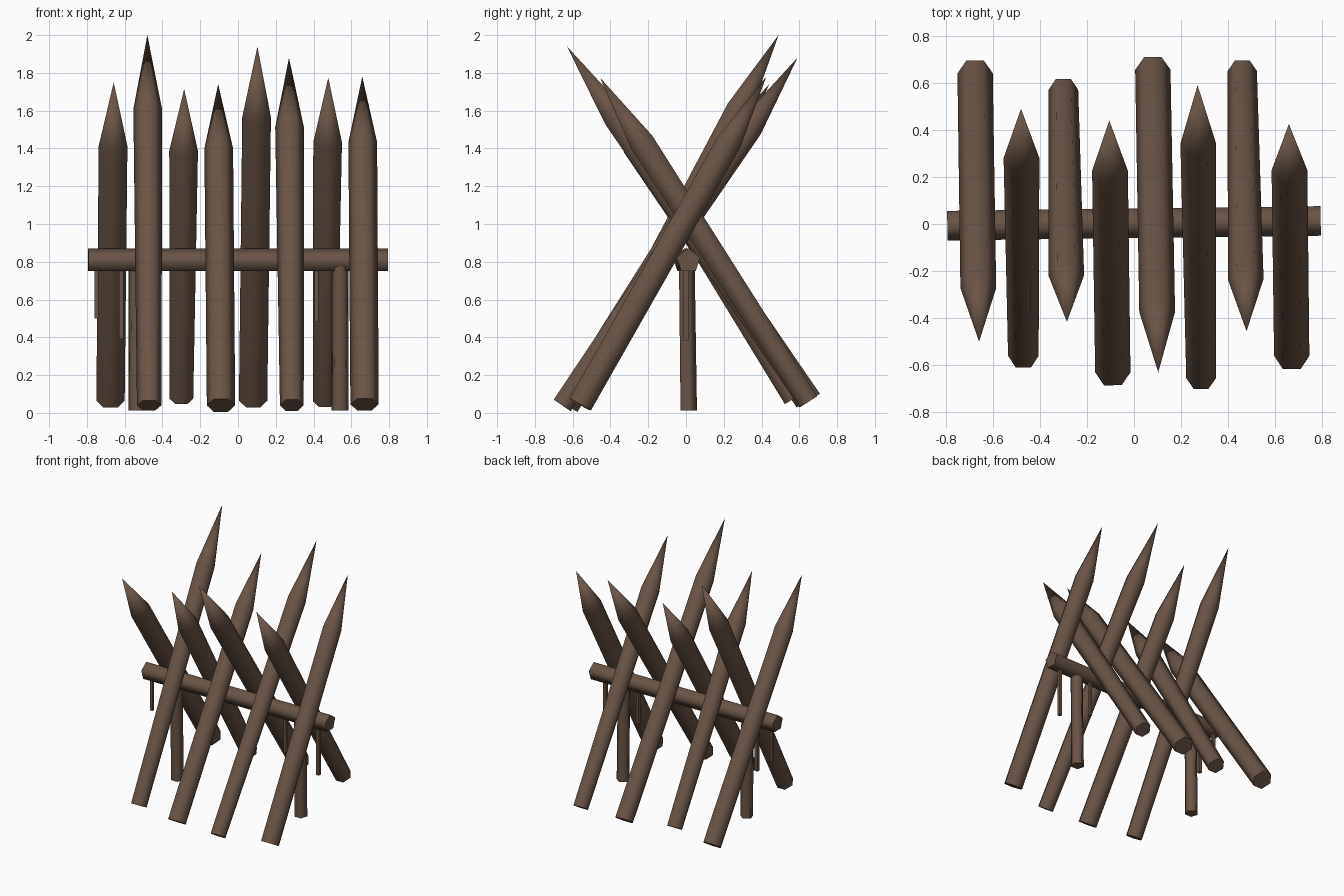
import bpy, bmesh, math
from mathutils import Vector

if "Cube" in bpy.data.objects:
    bpy.data.objects.remove(bpy.data.objects["Cube"])

wood = bpy.data.materials.new("dark brown wood")
wood.diffuse_color = (0.144, 0.089, 0.060, 1)
wood.use_nodes = True
wood.node_tree.nodes["Principled BSDF"].inputs["Base Color"].default_value = wood.diffuse_color


def pole(name, base, end, rings, sides, ref, start=0.0):
    """Lofted pole from base to end; rings = (fraction, radius), radius 0 is a point."""
    base, end = Vector(base), Vector(end)
    d = (end - base).normalized()
    u = Vector(ref)
    u = (u - d * u.dot(d)).normalized()
    v = d.cross(u)
    bm = bmesh.new()
    loops = []
    for f, r in rings:
        c = base.lerp(end, f)
        n = sides if r > 0 else 1
        loops.append([bm.verts.new(c + r * (math.cos(start + 2 * math.pi * i / sides) * u
                                            + math.sin(start + 2 * math.pi * i / sides) * v))
                      for i in range(n)])
    for a, b in zip(loops, loops[1:]):
        for i in range(sides):
            j = (i + 1) % sides
            bm.faces.new([a[i], a[j], b[0]] if len(b) == 1 else [a[i], a[j], b[j], b[i]])
    bm.faces.new(loops[0][::-1])
    if len(loops[-1]) > 1:
        bm.faces.new(loops[-1])
    bmesh.ops.recalc_face_normals(bm, faces=bm.faces)
    me = bpy.data.meshes.new(name)
    bm.to_mesh(me)
    bm.free()
    me.materials.append(wood)
    ob = bpy.data.objects.new(name, me)
    bpy.context.collection.objects.link(ob)
    bpy.ops.object.select_all(action='DESELECT')
    ob.select_set(True)
    bpy.context.view_layer.objects.active = ob
    bpy.ops.object.shade_smooth_by_angle(angle=math.radians(80))
    return ob


# Sharpened stakes: base centre, tip, base radius
stakes = [
    ((-0.47, -0.56, 0.040), (-0.480, 0.490, 2.000), 0.065),
    ((-0.09, -0.63, 0.040), (-0.105, 0.440, 1.740), 0.075),
    ((0.285, -0.655, 0.040), (0.270, 0.590, 1.880), 0.063),
    ((0.67, -0.56, 0.045), (0.658, 0.425, 1.780), 0.075),
    ((-0.675, 0.64, 0.065), (-0.658, -0.500, 1.750), 0.075),
    ((-0.30, 0.57, 0.075), (-0.285, -0.415, 1.715), 0.063),
    ((0.08, 0.655, 0.065), (0.103, -0.630, 1.940), 0.075),
    ((0.46, 0.65, 0.060), (0.478, -0.455, 1.775), 0.062),
]
for i, (b, t, r) in enumerate(stakes):
    pole(f"stake_{i + 1}", b, t, [(0, r), (0.8, 0.076), (1, 0)], 6, (1, 0, 0))

# Horizontal five-sided rail
pole("rail", (-0.793, -0.007, 0.805), (0.793, 0.013, 0.805),
     [(0, 0.066), (1, 0.066)], 5, (0, 0, 1))

# Two support posts under the rail
for side, x in (("left", -0.535), ("right", 0.54)):
    pole(f"{side}_post", (x, 0.01, 0.012), (x, 0.0, 0.79),
         [(0, 0.048), (1, 0.046)], 5, (0, 1, 0))

# Thin hanging strips
for i, (x, z, w) in enumerate([(-0.748, 0.50, 0.015), (-0.618, 0.39, 0.018),
                               (0.415, 0.48, 0.015), (0.70, 0.38, 0.017)]):
    pole(f"hanging_strip_{i + 1}", (x, 0.0, z), (x, 0.0, 0.79),
         [(0, w), (1, w)], 4, (1, 0, 0), math.pi / 4)
